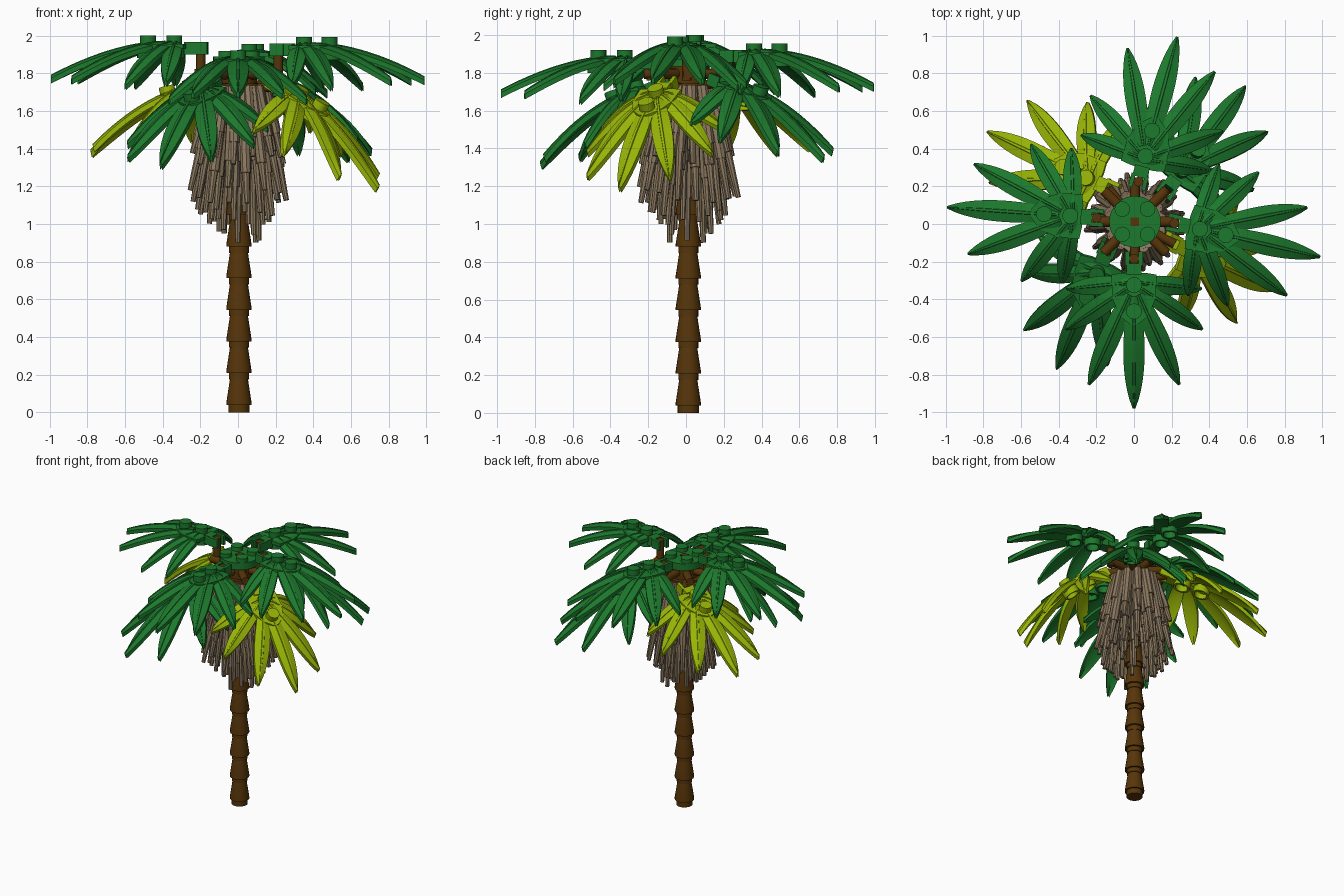
import bpy, bmesh, math, random
from math import sin, cos, pi, radians
from mathutils import Matrix, Vector

cube = bpy.data.objects.get("Cube")
if cube:
    bpy.data.objects.remove(cube, do_unlink=True)
random.seed(4)
CENTRE = Vector((0.005, 0.012, 0))


def material(name, rgb):
    m = bpy.data.materials.new(name)
    m.use_nodes = True
    m.diffuse_color = (*rgb, 1)
    m.node_tree.nodes["Principled BSDF"].inputs["Base Color"].default_value = (*rgb, 1)
    return m


GREEN = material("leaf green", (0.012, 0.19, 0.026))
LIME = material("lime green", (0.31, 0.46, 0.002))
BROWN = material("bark brown", (0.095, 0.036, 0.003))
STRAW = material("dry straw", (0.26, 0.19, 0.115))


def finish(bm, name, mat):
    """Turn a bmesh into a mesh with smooth shading and sharp edges."""
    bmesh.ops.recalc_face_normals(bm, faces=bm.faces)
    mesh = bpy.data.meshes.new(name)
    bm.to_mesh(mesh)
    bm.free()
    mesh.materials.append(mat)
    mesh.shade_smooth()
    mesh.set_sharp_from_angle(angle=radians(32))
    return mesh


def place(mesh, name, matrix=Matrix()):
    ob = bpy.data.objects.new(name, mesh)
    ob.matrix_world = matrix
    bpy.context.collection.objects.link(ob)


def rod(bm, a, b, r1, r2=None, sides=16):
    """Cylinder or cone between two points."""
    a, b = Vector(a), Vector(b)
    d = b - a
    m = Matrix.Translation((a + b) / 2) @ d.to_track_quat('Z', 'Y').to_matrix().to_4x4()
    bmesh.ops.create_cone(bm, cap_ends=True, segments=sides, radius1=r1,
                          radius2=r1 if r2 is None else r2, depth=d.length, matrix=m)


def box(bm, centre, size):
    m = Matrix.Translation(centre) @ Matrix.Diagonal((*size, 1))
    bmesh.ops.create_cube(bm, size=1, matrix=m)


def loft(bm, rings):
    """Skin closed rings of points and cap the ends."""
    loops = [[bm.verts.new(p) for p in ring] for ring in rings]
    n = len(loops[0])
    for a, b in zip(loops, loops[1:]):
        for i in range(n):
            j = (i + 1) % n
            bm.faces.new((a[i], a[j], b[j], b[i]))
    bm.faces.new(loops[0])
    bm.faces.new(loops[-1])


# Leaf cross-section: drooping sides with a raised central rib
SECTION = [(-1, -0.014), (-0.16, 0), (-0.12, 0.005), (0.12, 0.005), (0.16, 0),
           (1, -0.014), (1, -0.042), (0, -0.03), (-1, -0.042)]


def leaflet(bm, root, tip, half_width):
    root, tip = Vector(root), Vector(tip)
    side = Vector((root.y - tip.y, tip.x - root.x, 0)).normalized()
    rings = []
    steps = 12
    for k in range(steps + 1):
        t = k / steps
        p = root.lerp(tip, t)
        p.z = tip.z * t ** 1.75
        w = half_width * max(0.12, (0.6 + 0.4 * sin(pi * min(t / 1.1, 1))) * (1 - t ** 5) ** 0.6)
        rings.append([p + side * (s * w) + Vector((0, 0, h)) for s, h in SECTION])
    loft(bm, rings)


def frond_mesh(name, mat):
    """Fan of seven leaflets on a studded plate with a clip; first stud at the origin."""
    bm = bmesh.new()
    leaflet(bm, (0.06, 0, 0), (0.656, 0, -0.18), 0.058)
    for s in (-1, 1):
        leaflet(bm, (0.05, s * 0.025, 0), (0.53, s * 0.24, -0.185), 0.056)
        leaflet(bm, (0.01, s * 0.03, 0), (0.236, s * 0.365, -0.215), 0.053)
        leaflet(bm, (-0.015, s * 0.02, 0), (0.02, s * 0.36, -0.2), 0.05)
        box(bm, (-0.14, s * 0.036, -0.035), (0.075, 0.022, 0.065))
    # Web joining the leaflet roots
    half = [(-0.065, 0.06), (-0.055, 0.12), (0.07, 0.115), (0.16, 0.08), (0.21, 0.02)]
    outline = half + [(u, -v) for u, v in reversed(half)]
    loft(bm, [[(u, v, z) for u, v in outline] for z in (-0.036, -0.012)])
    box(bm, (-0.085, 0, -0.035), (0.06, 0.08, 0.065))
    for u in (0, 0.14):
        rod(bm, (u, 0, -0.02), (u, 0, 0.032), 0.042, sides=20)
        # Hollow socket under each stud
        rings = [(0.058, -0.02), (0.058, -0.088), (0.043, -0.088), (0.043, -0.036)]
        loft(bm, [[(u + r * cos(a * pi / 10), r * sin(a * pi / 10), z) for a in range(20)]
                  for r, z in rings])
    return finish(bm, name, mat)


green_frond = frond_mesh("green_frond", GREEN)
lime_frond = frond_mesh("lime_frond", LIME)

# Fronds: name, mesh, stud position, heading, downward tilt
FRONDS = [
    ("upper_frond_right", green_frond, (-0.338, 0.043, 1.968), 176, 0),
    ("upper_frond_left", green_frond, (0.35, -0.027, 1.96), -13, 0),
    ("upper_frond_back", green_frond, (0.06, 0.36, 1.923), 75, 0),
    ("upper_frond_front", green_frond, (0, -0.324, 1.888), -90, 0),
    ("lower_frond_back_right", lime_frond, (-0.25, 0.243, 1.735), 155, 15),
    ("lower_frond_front_left", lime_frond, (0.325, -0.157, 1.695), -25, 31),
    ("lower_frond_front_right", green_frond, (-0.195, -0.262, 1.72), -113, 20),
    ("lower_frond_back_left", green_frond, (0.255, 0.285, 1.745), 53, 19),
]
crown = bmesh.new()
for name, mesh, pos, heading, tilt in FRONDS:
    m = (Matrix.Translation(pos) @ Matrix.Rotation(radians(heading), 4, 'Z')
         @ Matrix.Rotation(radians(tilt), 4, 'Y'))
    place(mesh, name, m)
    # Bar held by the clip
    grip = m @ Vector((-0.14, 0, -0.01))
    if tilt == 0:
        rod(crown, (grip.x, grip.y, 1.76), grip, 0.025)
    else:
        rod(crown, CENTRE + Vector((0, 0, 1.72)), m @ Vector((-0.12, 0, -0.035)), 0.025)

# Crown hub: disc, core, eight spokes and a thin central pin
up = lambda z: CENTRE + Vector((0, 0, z))
rod(crown, up(1.70), up(1.745), 0.125, sides=32)
rod(crown, up(1.745), up(1.84), 0.095, sides=24)
for k in range(8):
    d = Vector((cos(k * pi / 4), sin(k * pi / 4), 0))
    rod(crown, up(1.795) + d * 0.08, up(1.795) + d * 0.235, 0.027)
place(finish(crown, "crown_hub", BROWN), "crown_hub")

# Round cap with four studs and a square pin
cap = bmesh.new()
rod(cap, up(1.835), up(1.888), 0.137, sides=32)
for k in range(4):
    d = Vector((cos(k * pi / 2 + pi / 4), sin(k * pi / 2 + pi / 4), 0)) * 0.095
    rod(cap, up(1.888) + d, up(1.918) + d, 0.041, sides=20)
place(finish(cap, "crown_cap", GREEN), "crown_cap")
pin = bmesh.new()
box(pin, up(1.88), (0.045, 0.045, 0.03))
place(finish(pin, "crown_pin", BROWN), "crown_pin")

# Trunk: stacked flaring segments turned around the axis
profile = [(0.056, 0), (0.056, 0.04)]
for k in range(10):
    z = 0.04 + k * 0.168
    profile += [(0.067, z), (0.067, z + 0.012), (0.048, z + 0.135),
                (0.053, z + 0.135), (0.053, z + 0.168)]
trunk = bmesh.new()
loft(trunk, [[CENTRE + Vector((r * cos(a * pi / 12), r * sin(a * pi / 12), z))
              for a in range(24)] for r, z in profile])
place(finish(trunk, "trunk", BROWN), "trunk")

# Straw skirt: rings of broad hanging stalks, (count, top r, top z, tip r, tip z)
skirt = bmesh.new()
for count, r0, z0, r1, z1 in [(14, 0.14, 1.73, 0.24, 1.34), (16, 0.13, 1.73, 0.26, 1.14),
                              (16, 0.12, 1.72, 0.21, 1.07), (12, 0.10, 1.71, 0.165, 0.97),
                              (8, 0.085, 1.68, 0.11, 0.93)]:
    shift = random.random()
    for k in range(count):
        a = 2 * pi * (k + shift) / count
        d = Vector((cos(a), sin(a), 0))
        low = z1 + random.uniform(-0.03, 0.06)
        out = r1 + random.uniform(-0.012, 0.012)
        top, tip = up(z0) + d * r0, up(low) + d * out
        mid = top.lerp(tip, random.uniform(0.55, 0.75))
        rod(skirt, top, mid, 0.03, 0.028, sides=8)
        rod(skirt, mid, tip, 0.021, 0.014, sides=8)
place(finish(skirt, "straw_skirt", STRAW), "straw_skirt")
